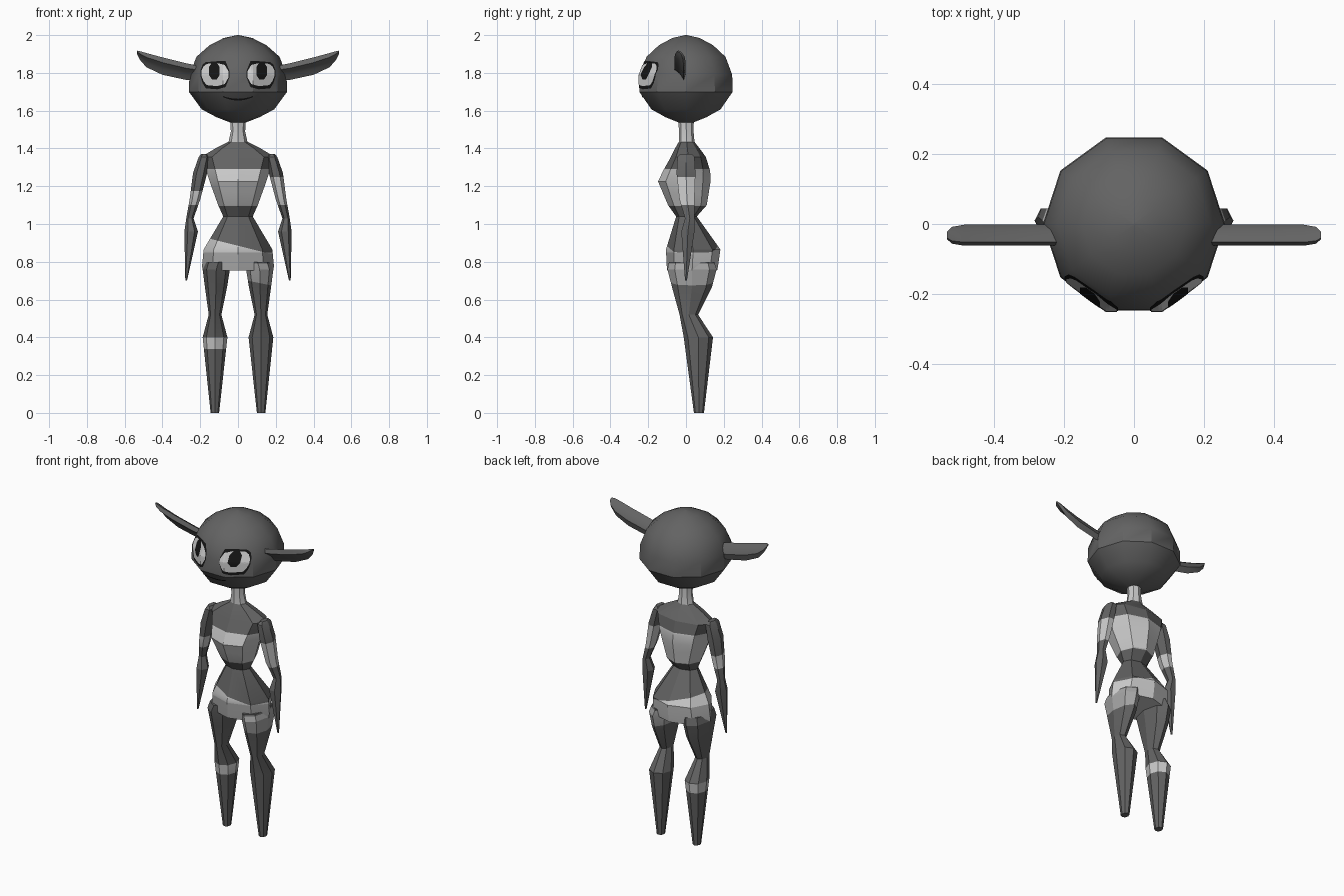
import bpy, bmesh, math
from mathutils import Vector

if "Cube" in bpy.data.objects:
    bpy.data.objects.remove(bpy.data.objects["Cube"])


def colour(name, v):
    m = bpy.data.materials.new(name)
    m.diffuse_color = (v, v, v, 1)
    m.use_nodes = True
    m.node_tree.nodes["Principled BSDF"].inputs["Base Color"].default_value = m.diffuse_color
    return m


SKIN = colour("dark grey skin", 0.125)
LIGHT = colour("light bandage", 0.58)
MID = colour("mid grey bandage", 0.38)
BLACK = colour("black", 0.008)
WHITE = colour("eye white", 0.62)


def ring(cx, z, rx, yf, yb, n=8):
    """Closed horizontal ring of n points, from y = yf to y = yb."""
    ym, ry = (yf + yb) / 2, (yb - yf) / 2
    if n == 6:
        ry /= 0.866
    return [(cx + rx * math.cos(2 * math.pi * i / n), ym + ry * math.sin(2 * math.pi * i / n), z)
            for i in range(n)]


def loft(rings):
    """Skin a list of rings and cap both ends."""
    bm = bmesh.new()
    vs = [[bm.verts.new(p) for p in r] for r in rings]
    n = len(vs[0])
    for a, b in zip(vs, vs[1:]):
        for i in range(n):
            j = (i + 1) % n
            bm.faces.new((a[i], a[j], b[j], b[i]))
    bm.faces.new(vs[0])
    bm.faces.new(vs[-1])
    return bm


def finish(name, bm, mats, angle=None):
    bmesh.ops.recalc_face_normals(bm, faces=bm.faces)
    me = bpy.data.meshes.new(name)
    bm.to_mesh(me)
    bm.free()
    for m in mats:
        me.materials.append(m)
    ob = bpy.data.objects.new(name, me)
    bpy.context.collection.objects.link(ob)
    if angle:
        bpy.ops.object.select_all(action='DESELECT')
        ob.select_set(True)
        bpy.context.view_layer.objects.active = ob
        bpy.ops.object.shade_smooth_by_angle(angle=math.radians(angle))
    return ob


def band(bm, lo, hi, mat, slope_lo=0.0, slope_hi=0.0):
    """Cut a wrapped strip between z = lo + slope_lo*x and z = hi + slope_hi*x and colour it."""
    for z, s in ((lo, slope_lo), (hi, slope_hi)):
        bmesh.ops.bisect_plane(bm, geom=bm.verts[:] + bm.edges[:] + bm.faces[:], dist=1e-5,
                               plane_co=(0, 0, z), plane_no=Vector((-s, 0, 1)).normalized())
    for f in bm.faces:
        c = f.calc_center_median()
        if lo + slope_lo * c.x < c.z < hi + slope_hi * c.x:
            f.material_index = mat


# Head: ten-sided ball
HEAD = [(1.537, 0.04), (1.566, 0.115), (1.607, 0.192), (1.70, 0.26), (1.79, 0.257),
        (1.885, 0.22), (1.947, 0.15), (1.985, 0.075), (2.0, 0.004)]
finish("head", loft([ring(0, z, r, -r, r, 10) for z, r in HEAD]), [SKIN], 35)


def face_y(x, z):
    """Depth of the front of the head at x, z."""
    for (z0, r0), (z1, r1) in zip(HEAD, HEAD[1:]):
        if z0 <= z <= z1:
            a = (r0 + (r1 - r0) * (z - z0) / (z1 - z0)) * math.cos(math.pi / 10)
    x = abs(x)
    return -min(a, (a - 0.588 * x) / 0.809, (a - 0.951 * x) / 0.309)


def plate(name, columns, mat, lift, side=1):
    """Thin painted patch on the face from columns (x, z low, z high)."""
    bm = bmesh.new()
    fine = []
    for a, b in zip(columns, columns[1:]):
        fine += [[p + (q - p) * k / 4 for p, q in zip(a, b)] for k in range(4)]
    fine.append(columns[-1])
    rows = 10
    grid = []
    for x, lo, hi in fine:
        zs = [lo + (hi - lo) * k / rows for k in range(rows + 1)]
        grid.append([bm.verts.new((side * x, face_y(x, z) - lift, z)) for z in zs])
    for a, b in zip(grid, grid[1:]):
        for k in range(rows):
            q = (a[k], b[k], b[k + 1], a[k + 1])
            bm.faces.new(q if side > 0 else q[::-1])
    me = finish(name, bm, [mat]).data
    if me.polygons[len(me.polygons) // 2].normal.y > 0:
        me.flip_normals()


# Eyes and mouth
OUTLINE = [(.046, 1.775, 1.812), (.066, 1.725, 1.862), (.11, 1.713, 1.862),
           (.17, 1.718, 1.857), (.187, 1.745, 1.845), (.198, 1.78, 1.815)]
EYEBALL = [(.049, 1.778, 1.806), (.070, 1.741, 1.842), (.11, 1.730, 1.852),
           (.165, 1.735, 1.848), (.182, 1.755, 1.835), (.194, 1.785, 1.81)]
PUPIL = [(.097, 1.79, 1.83), (.112, 1.766, 1.855), (.138, 1.766, 1.855), (.154, 1.79, 1.83)]
for s, side in ((1, "right"), (-1, "left")):
    plate(side + "_eye_outline", OUTLINE, BLACK, 0.003, s)
    plate(side + "_eye_white", EYEBALL, WHITE, 0.006, s)
    plate(side + "_pupil", PUPIL, BLACK, 0.009, s)
plate("mouth", [(x / 100, 1.654 + 0.018 * (x / 8) ** 2, 1.663 + 0.014 * (x / 8) ** 2)
                for x in range(-8, 9, 2)], BLACK, 0.003)

# Ears: cupped sections running outward, hollow toward the front
EAR = [(.20, 1.765, 1.835), (.27, 1.762, 1.85), (.40, 1.79, 1.882),
       (.485, 1.83, 1.905), (.52, 1.87, 1.915), (.535, 1.90, 1.918)]
for s, side in ((1, "right"), (-1, "left")):
    rings = []
    for x, lo, hi in EAR:
        t = 0.35 if x > .53 else 0.8 if x > .5 else 1
        sec = [(-.052, 1), (-.018, .78), (-.002, .4), (-.012, 0), (-.026, .3), (-.042, .5), (-.062, .7)]
        rings.append([(s * x, -.033 + (y + .033) * t, lo + (hi - lo) * k) for y, k in sec])
    finish(side + "_ear", loft(rings), [SKIN], 40)

# Torso with neck: z, half width, front, back
TORSO = [(.755, .188, -.10, .165), (.78, .19, -.102, .17), (.865, .182, -.106, .182),
         (1.04, .078, -.052, .057), (1.10, .105, -.095, .11), (1.225, .15, -.148, .13),
         (1.28, .168, -.122, .128), (1.355, .195, -.08, .105), (1.40, .12, -.058, .072),
         (1.435, .05, -.038, .045), (1.49, .038, -.037, .04), (1.57, .042, -.042, .042)]
bm = loft([ring(0, z, w, f, b) for z, w, f, b in TORSO])
band(bm, 1.435, 1.60, 1)
band(bm, 1.17, 1.29, 1, slope_lo=-0.08)
band(bm, 1.095, 1.17, 1, slope_hi=-0.08)
band(bm, .85, .885, 1, slope_hi=-0.25)
band(bm, .70, .85, 1)
bm.normal_update()
for f in bm.faces:
    c = f.calc_center_median()
    if c.z < .85 and c.y < 0:
        f.material_index = 2
finish("torso", bm, [SKIN, LIGHT, MID], 20)

# Legs: z, inner x, outer x, front, back
LEG = [(.80, .03, .175, -.09, .15), (.76, .043, .187, -.098, .162), (.665, .058, .175, -.074, .137),
       (.52, .088, .155, -.034, .064), (.40, .056, .187, -.012, .143), (0, .10, .145, .042, .095)]
# Arms: z, inner x, outer x, front, back
ARM = [(1.37, .165, .195, -.03, .03), (1.355, .15, .208, -.045, .045), (1.27, .163, .238, -.05, .05),
       (1.13, .20, .256, -.035, .045), (1.03, .235, .274, -.005, .045),
       (.96, .212, .284, -.025, .045), (.70, .270, .279, -.005, .005)]
for s, side in ((1, "right"), (-1, "left")):
    bm = loft([ring(s * (a + b) / 2, z, (b - a) / 2, f, k) for z, a, b, f, k in LEG])
    if s > 0:
        band(bm, .71, .79, 2, slope_lo=-0.2)
    else:
        band(bm, .338, .40, 1)
    finish(side + "_leg", bm, [SKIN, LIGHT, MID], 20)

    bm = loft([ring(s * (a + b) / 2, z, (b - a) / 2, f, k, 6) for z, a, b, f, k in ARM])
    if s > 0:
        band(bm, 1.10, 1.25, 1)
    else:
        band(bm, 1.10, 1.175, 1)
    finish(side + "_arm", bm, [SKIN, LIGHT, MID], 20)
